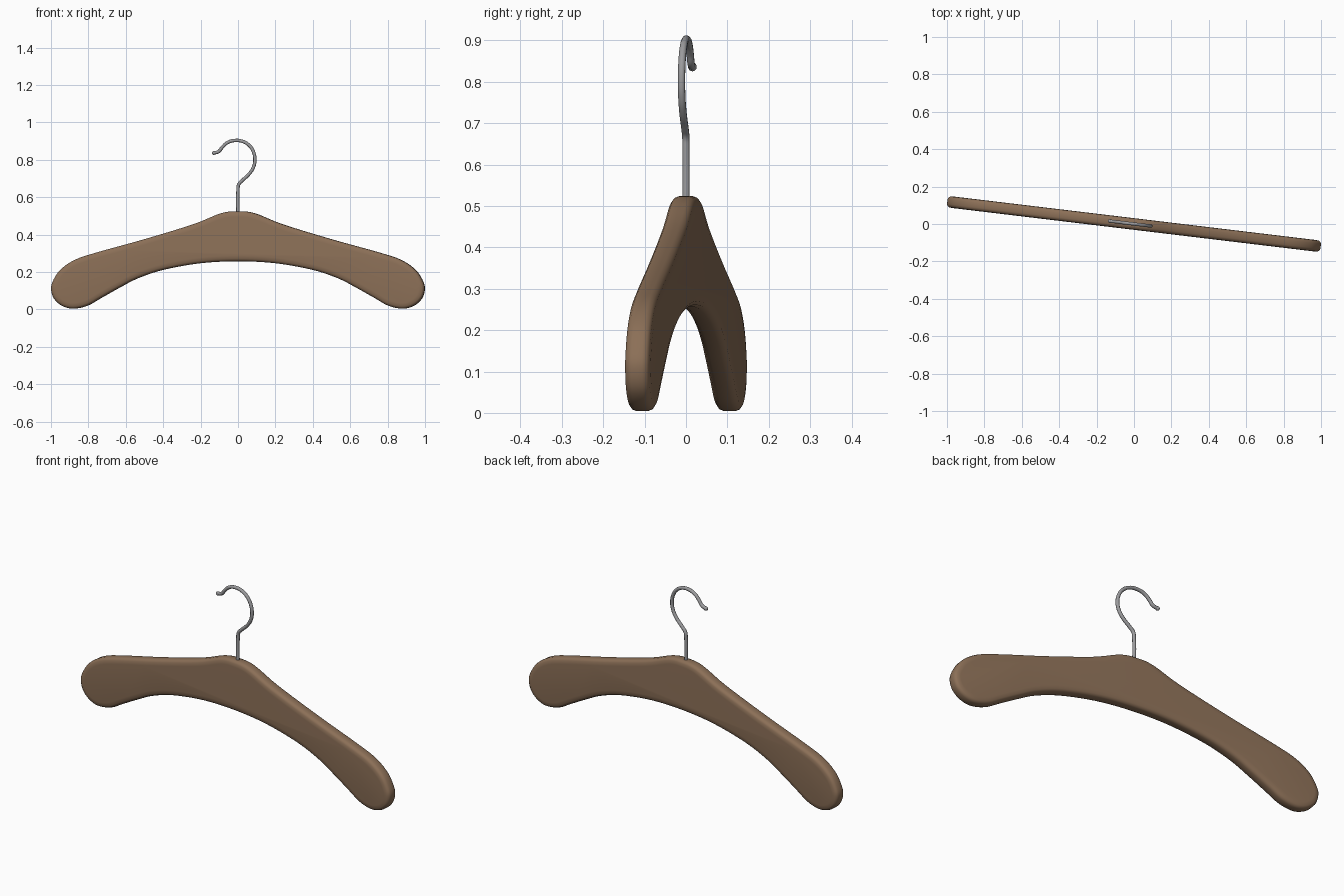
import bpy, bmesh, math
from mathutils import Vector

if "Cube" in bpy.data.objects:
    bpy.data.objects.remove(bpy.data.objects["Cube"])

TURN = -math.atan(0.12)   # whole hanger is turned slightly about z


def material(name, rgb):
    m = bpy.data.materials.new(name)
    m.diffuse_color = (*rgb, 1)
    m.use_nodes = True
    m.node_tree.nodes["Principled BSDF"].inputs["Base Color"].default_value = m.diffuse_color
    return m


wood = material("brown wood", (0.26, 0.16, 0.095))
steel = material("grey steel", (0.33, 0.33, 0.34))


def smooth_loop(pts, n=5):
    """Closed Catmull-Rom curve through the points."""
    out, k = [], len(pts)
    for i in range(k):
        a, b, c, d = (Vector(pts[(i + j) % k]) for j in (-1, 0, 1, 2))
        for s in range(n):
            t = s / n
            out.append(0.5 * (2 * b + (c - a) * t + (2 * a - 5 * b + 4 * c - d) * t * t
                              + (3 * b - a - 3 * c + d) * t ** 3))
    return out


# wooden body: right half outline from top centre to bottom centre, mirrored
half = [(0, .524), (.09, .514), (.24, .455), (.5, .376), (.75, .307), (.875, .266),
        (.955, .212), (.996, .15), (1.005, .105), (.988, .055), (.944, .018), (.885, .004),
        (.81, .02), (.735, .062), (.64, .115), (.54, .166), (.4, .212), (.2, .247), (0, .257)]
outline = smooth_loop(half + [(-x, z) for x, z in half[-2:0:-1]])

# rounded edge section: (inset from outline, y)
edge = [(.03, .031), (.013, .029), (.004, .023), (0, .013)]
section = [(i, -y) for i, y in edge] + edge[::-1]

bm = bmesh.new()
n = len(outline)
rings = []
for inset, y in section:
    ring = []
    for i, p in enumerate(outline):
        t = (outline[(i + 1) % n] - outline[i - 1]).normalized()
        q = p + Vector((t.y, -t.x)) * inset     # clockwise outline: inward side
        ring.append(bm.verts.new((q.x, y, q.y)))
    rings.append(ring)
for a, b in zip(rings, rings[1:]):
    for i in range(n):
        j = (i + 1) % n
        bm.faces.new((a[i], a[j], b[j], b[i]))
bm.faces.new(rings[0])
bm.faces.new(rings[-1][::-1])
bmesh.ops.recalc_face_normals(bm, faces=bm.faces)
for f in bm.faces:
    f.smooth = True
mesh = bpy.data.meshes.new("wooden_body")
bm.to_mesh(mesh)
bm.free()
body = bpy.data.objects.new("wooden_body", mesh)
bpy.context.collection.objects.link(body)
mesh.materials.append(wood)
body.rotation_euler.z = TURN

# steel hook: bent round wire
path = [(0, .48), (0, .64), (.004, .668), (.024, .69), (.06, .724), (.084, .762),
        (.091, .803), (.082, .845), (.058, .879), (.022, .899), (-.018, .903),
        (-.056, .892), (-.084, .868), (-.104, .844), (-.13, .836)]
curve = bpy.data.curves.new("steel_hook", "CURVE")
curve.dimensions = "3D"
curve.bevel_depth = 0.009
curve.bevel_resolution = 3
curve.resolution_u = 5
curve.use_fill_caps = True
sp = curve.splines.new("BEZIER")
sp.bezier_points.add(len(path) - 1)
for bp, (x, z) in zip(sp.bezier_points, path):
    bp.co = (x, 0, z)
    bp.handle_left_type = bp.handle_right_type = "AUTO"
hook = bpy.data.objects.new("steel_hook", curve)
bpy.context.collection.objects.link(hook)
curve.materials.append(steel)
hook.rotation_euler.z = TURN

# rounded tip of the hook
tx, tz = path[-1]
bpy.ops.mesh.primitive_uv_sphere_add(
    segments=16, ring_count=10, radius=0.0105,
    location=(tx * math.cos(TURN), tx * math.sin(TURN), tz))
tip = bpy.context.object
tip.name = "hook_tip"
tip.data.materials.append(steel)
bpy.ops.object.shade_smooth()
